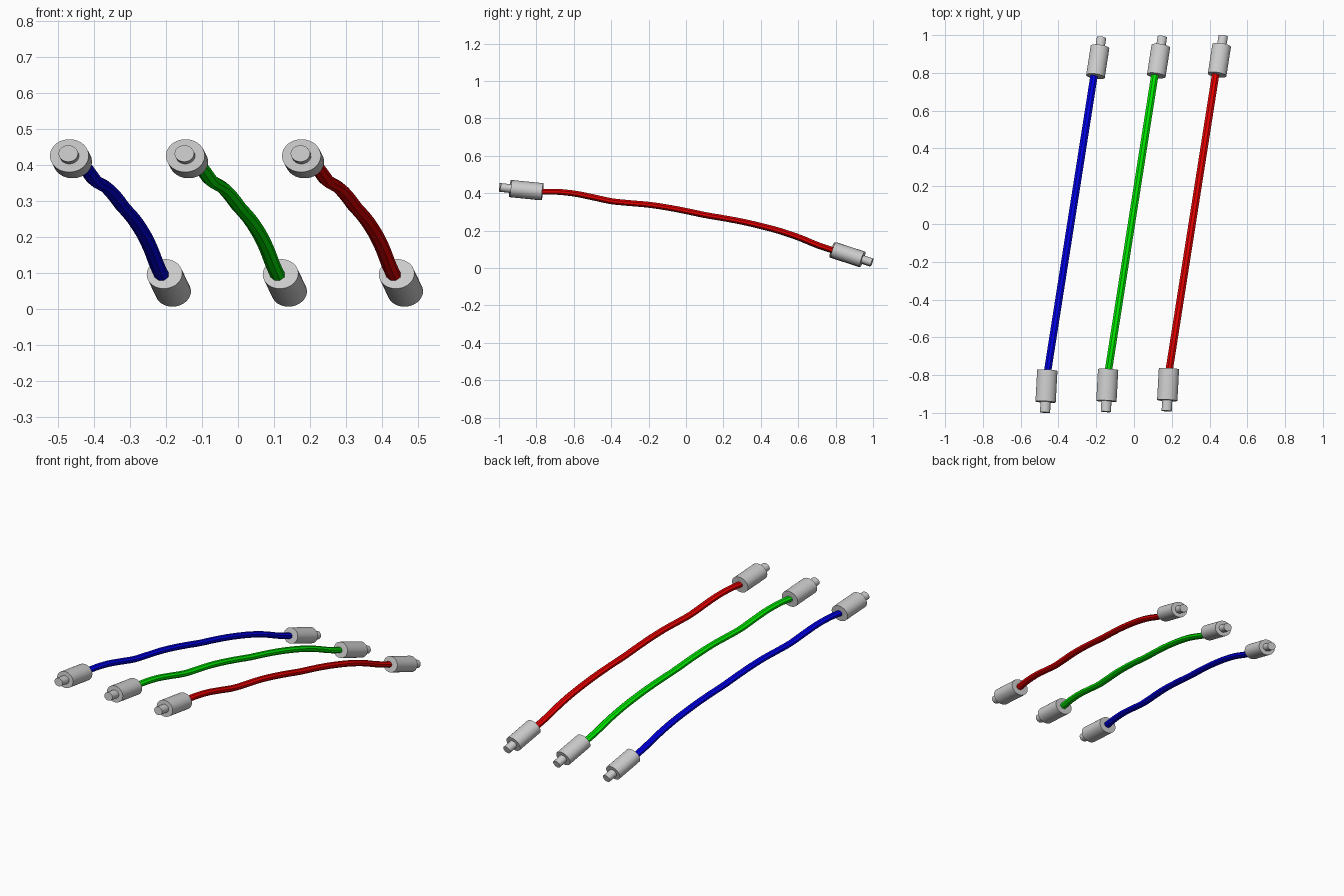
import bpy, bmesh, math
from mathutils import Vector

if "Cube" in bpy.data.objects:
    bpy.data.objects.remove(bpy.data.objects["Cube"])

COLORS = {"blue": (0.0, 0.0, 0.8, 1), "green": (0.0, 0.8, 0.0, 1), "red": (0.8, 0.0, 0.0, 1)}
PITCH = Vector((0.322, 0.004, 0))     # step from one cable to the next


def sweep(name, rings, sides, angle, material=None):
    """Closed tube through rings of (centre, direction, half width, half height)."""
    bm = bmesh.new()
    loops = []
    for c, d, rx, rz in rings:
        side = d.cross(Vector((0, 0, 1))).normalized()
        up = side.cross(d).normalized()
        loops.append([bm.verts.new(c + side * rx * math.cos(a) + up * rz * math.sin(a))
                      for a in (2 * math.pi * (i + 0.5) / sides for i in range(sides))])
    for a, b in zip(loops, loops[1:]):
        for i in range(sides):
            j = (i + 1) % sides
            bm.faces.new((a[i], a[j], b[j], b[i]))
    bm.faces.new(loops[0])
    bm.faces.new(loops[-1])
    bmesh.ops.recalc_face_normals(bm, faces=bm.faces)
    mesh = bpy.data.meshes.new(name)
    bm.to_mesh(mesh)
    bm.free()
    obj = bpy.data.objects.new(name, mesh)
    bpy.context.collection.objects.link(obj)
    if material:
        mesh.materials.append(material)
    bpy.ops.object.select_all(action='DESELECT')
    obj.select_set(True)
    bpy.context.view_layer.objects.active = obj
    bpy.ops.object.shade_smooth_by_angle(angle=math.radians(angle))


def connector(name, inner, outer, tip, body, pin):
    """Round plug body with a thinner pin on its outer end."""
    d = (tip - inner).normalized()
    sweep(name, [(inner, d, *body), (outer, d, *body), (outer, d, *pin), (tip, d, *pin)], 32, 30)


def smooth_path(pts, steps=4):
    """Catmull-Rom samples through the points."""
    p = [2 * pts[0] - pts[1]] + pts + [2 * pts[-1] - pts[-2]]
    out = []
    for i in range(1, len(p) - 2):
        a, b, c, e = p[i - 1:i + 3]
        for k in range(steps):
            t = k / steps
            out.append(0.5 * (2 * b + (c - a) * t + (2 * a - 5 * b + 4 * c - e) * t * t
                              + (3 * b - a - 3 * c + e) * t ** 3))
    return out + [pts[-1]]


# sagging cable seen from the side: (y, z)
PROFILE = [(-0.79, 0.408), (-0.7, 0.408), (-0.6, 0.398), (-0.5, 0.378), (-0.4, 0.357),
           (-0.3, 0.347), (-0.2, 0.338), (-0.1, 0.323), (0, 0.304), (0.1, 0.283), (0.2, 0.266),
           (0.3, 0.247), (0.4, 0.224), (0.5, 0.197), (0.6, 0.163), (0.7, 0.122), (0.8, 0.088)]

for n, (color, rgba) in enumerate(COLORS.items()):
    off = PITCH * n
    mat = bpy.data.materials.new(color + "_sheath")
    mat.diffuse_color = rgba
    mat.use_nodes = True
    mat.node_tree.nodes["Principled BSDF"].inputs["Base Color"].default_value = mat.diffuse_color

    # cable
    path = smooth_path([Vector((-0.335 + 0.157 * y, y, z)) + off for y, z in PROFILE])
    rings = []
    for i, c in enumerate(path):
        d = (path[min(i + 1, len(path) - 1)] - path[max(i - 1, 0)]).normalized()
        rings.append((c, d, 0.021, 0.0165))
    sweep(color + "_cable", rings, 8, 30, mat)

    # plugs at both ends
    connector(color + "_front_plug", Vector((-0.459, -0.775, 0.408)) + off,
              Vector((-0.468, -0.942, 0.425)) + off, Vector((-0.471, -0.998, 0.431)) + off,
              (0.054, 0.046), (0.027, 0.023))
    connector(color + "_back_plug", Vector((-0.204, 0.782, 0.097)) + off,
              Vector((-0.180, 0.936, 0.047)) + off, Vector((-0.172, 0.986, 0.030)) + off,
              (0.050, 0.043), (0.025, 0.022))
